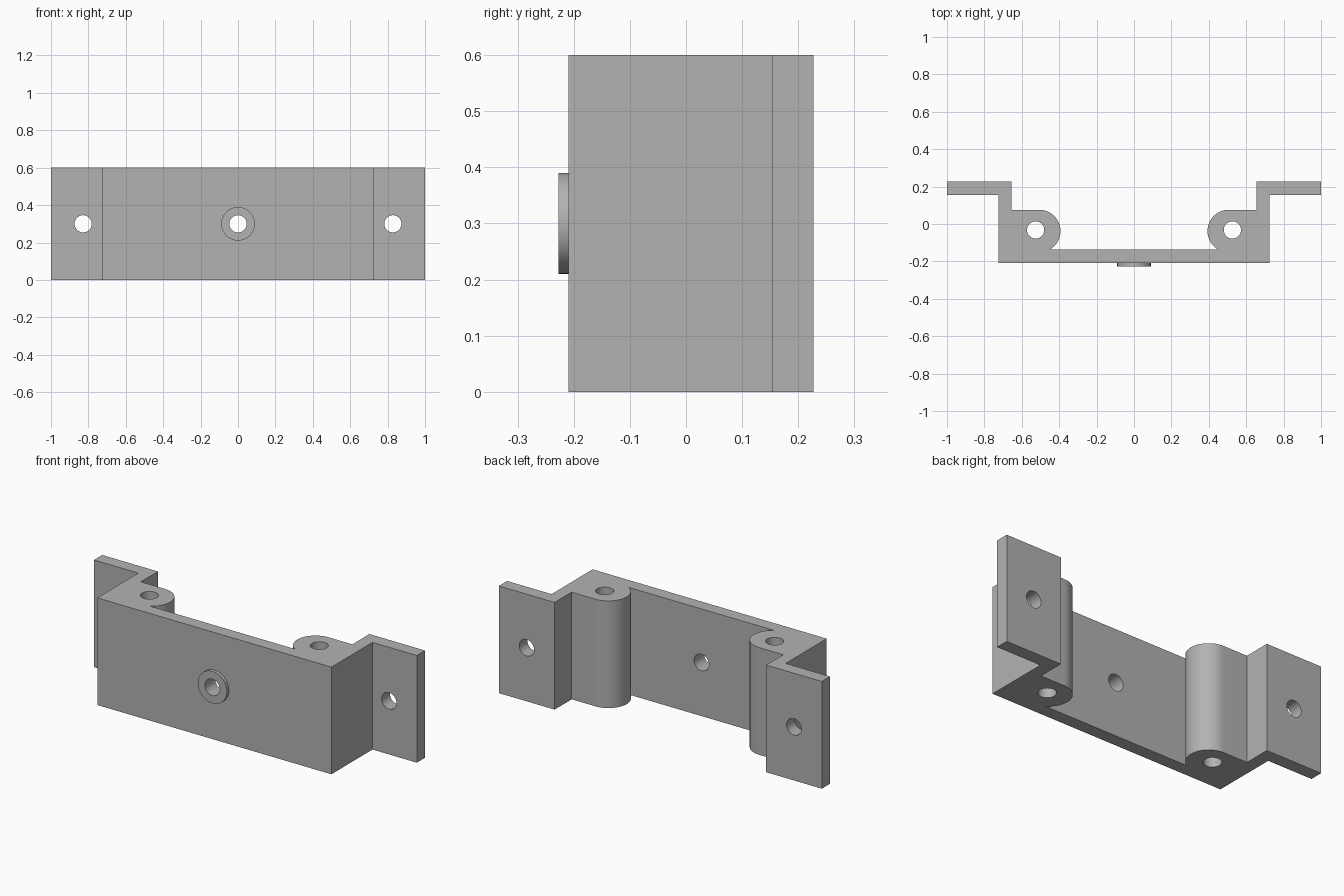
import bpy
from math import cos, sin, asin, pi

if "Cube" in bpy.data.objects:
    bpy.data.objects.remove(bpy.data.objects["Cube"])

HEIGHT, MID = 0.6, 0.3
FRONT, INNER = -0.209, -0.137       # faces of the front plate
BACK, FLANGE = 0.227, 0.154         # faces of the mounting flanges
WALL_OUT, WALL_IN = 0.725, 0.655
BOSS_X, BOSS_Y, BOSS_R = 0.507, -0.038, 0.114
HOLE_R = 0.046

grey = bpy.data.materials.new("plain grey")
grey.use_nodes = True
colour = (0.448, 0.448, 0.448, 1)
grey.diffuse_color = colour
grey.node_tree.nodes["Principled BSDF"].inputs["Base Color"].default_value = colour


def cylinder(name, radius, depth, location, along_y=False):
    bpy.ops.mesh.primitive_cylinder_add(
        vertices=48, radius=radius, depth=depth, location=location,
        rotation=(pi / 2 if along_y else 0, 0, 0))
    obj = bpy.context.object
    obj.name = name
    obj.data.materials.append(grey)
    return obj


def boolean(target, tool, operation):
    mod = target.modifiers.new(operation, "BOOLEAN")
    mod.operation, mod.object, mod.solver = operation, tool, "EXACT"
    bpy.context.view_layer.objects.active = target
    bpy.ops.object.modifier_apply(modifier=mod.name)
    bpy.data.objects.remove(tool)


# Half outline: front plate, side wall, flange, then the rounded hinge boss
half = [(WALL_OUT, FRONT), (WALL_OUT, FLANGE), (1, FLANGE), (1, BACK),
        (WALL_IN, BACK), (WALL_IN, BOSS_Y + BOSS_R)]
start, end = pi / 2, pi + asin((BOSS_Y - INNER) / BOSS_R)
STEPS = 32
for i in range(STEPS + 1):
    a = start + (end - start) * i / STEPS
    half.append((BOSS_X + BOSS_R * cos(a), BOSS_Y + BOSS_R * sin(a)))
outline = half + [(-x, y) for x, y in reversed(half)]

# Bracket body: the outline extruded upwards
n = len(outline)
verts = [(x, y, z) for z in (0, HEIGHT) for x, y in outline]
faces = [tuple(reversed(range(n))), tuple(range(n, 2 * n))]
faces += [(i, (i + 1) % n, (i + 1) % n + n, i + n) for i in range(n)]
mesh = bpy.data.meshes.new("bracket")
mesh.from_pydata(verts, [], faces)
mesh.materials.append(grey)
bracket = bpy.data.objects.new("bracket", mesh)
bpy.context.collection.objects.link(bracket)

# Raised ring on the front plate
ring = cylinder("front_ring", 0.09, 0.05, (0, -BACK + 0.025, MID), True)
boolean(bracket, ring, "UNION")

# Screw holes through the ring and flanges, pin holes through the bosses
boolean(bracket, cylinder("cutter", HOLE_R, 0.3, (0, FRONT, MID), True), "DIFFERENCE")
for side in (-1, 1):
    boolean(bracket, cylinder("cutter", HOLE_R, 0.3, (side * 0.828, BACK, MID), True), "DIFFERENCE")
    boolean(bracket, cylinder("cutter", HOLE_R, 1, (side * 0.526, -0.032, MID)), "DIFFERENCE")

bpy.ops.object.select_all(action="DESELECT")
bracket.select_set(True)
bpy.context.view_layer.objects.active = bracket
bpy.ops.object.shade_smooth_by_angle(angle=pi / 6)
